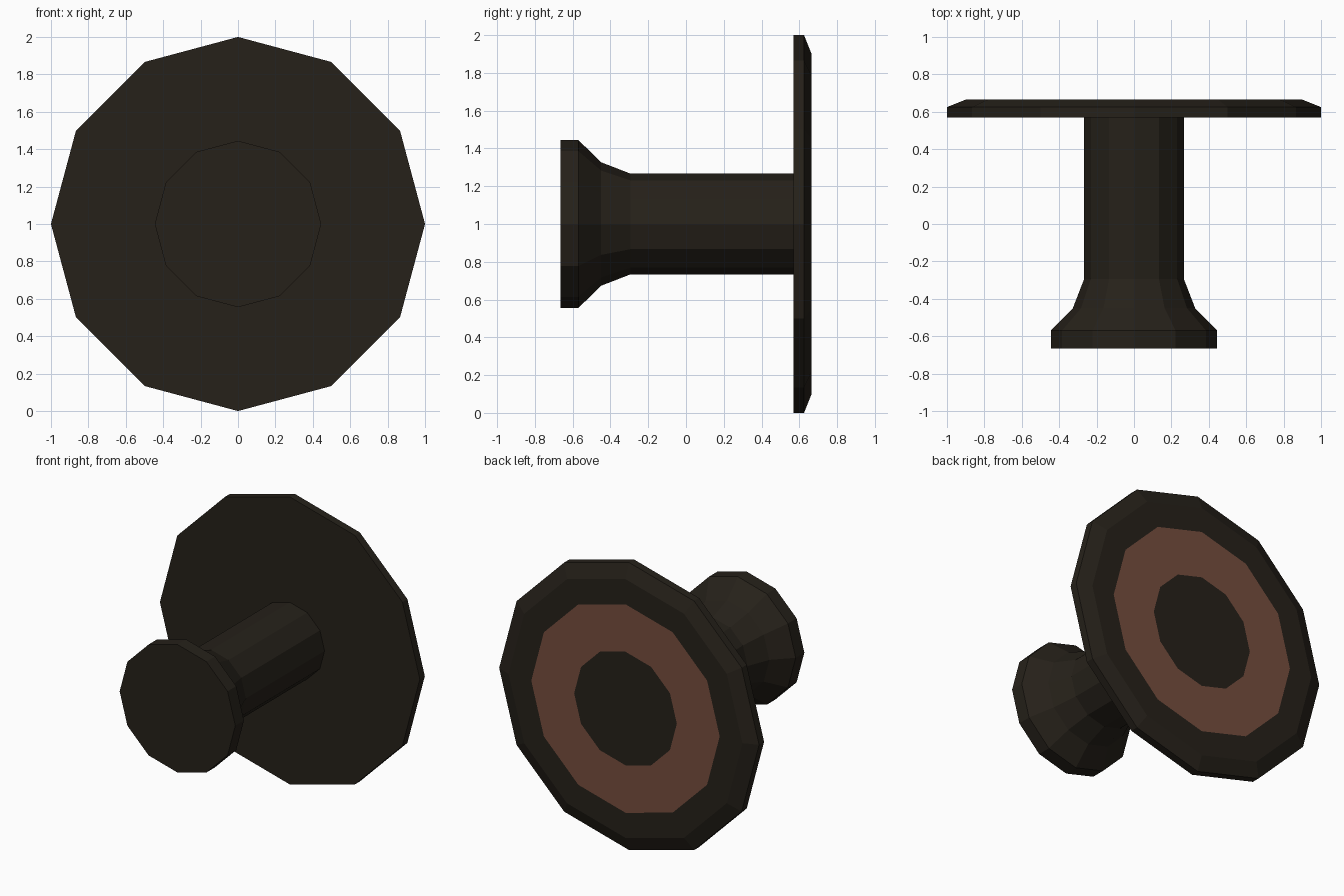
import bpy, bmesh
from math import cos, sin, pi

if "Cube" in bpy.data.objects:
    bpy.data.objects.remove(bpy.data.objects["Cube"])

SIDES = 12


def material(name, color):
    m = bpy.data.materials.new(name)
    m.diffuse_color = color
    m.use_nodes = True
    m.node_tree.nodes["Principled BSDF"].inputs["Base Color"].default_value = m.diffuse_color
    return m


dark = material("dark", (0.019, 0.015, 0.010, 1))
brown = material("brown", (0.18, 0.075, 0.048, 1))


def lathe(name, profile, mats, band_mats=None, cap_start=True, cap_end=True):
    """Turn (radius, y) points about the y axis at z = 1, with flat faces."""
    bm = bmesh.new()
    rings = [[bm.verts.new((r * cos(2 * pi * i / SIDES), y, 1 + r * sin(2 * pi * i / SIDES)))
              for i in range(SIDES)] for r, y in profile]
    for k, (a, b) in enumerate(zip(rings, rings[1:])):
        for i in range(SIDES):
            j = (i + 1) % SIDES
            f = bm.faces.new((a[i], b[i], b[j], a[j]))
            f.material_index = (band_mats or {}).get(k, 0)
    if cap_start:
        bm.faces.new(rings[0])
    if cap_end:
        bm.faces.new(rings[-1][::-1])
    bmesh.ops.recalc_face_normals(bm, faces=bm.faces)
    me = bpy.data.meshes.new(name)
    bm.to_mesh(me)
    bm.free()
    for m in mats:
        me.materials.append(m)
    ob = bpy.data.objects.new(name, me)
    bpy.context.collection.objects.link(ob)
    return ob


# Flared knob and shaft, open where it meets the plate
lathe("handle", [(0.445, -0.665), (0.445, -0.57), (0.327, -0.45),
                 (0.267, -0.295), (0.267, 0.57)], [dark], cap_end=False)

# Round plate with bevelled back rim and a coloured ring on its back face
lathe("plate", [(1, 0.57), (1, 0.625), (0.9, 0.665), (0.725, 0.665), (0.395, 0.665)],
      [dark, brown], {3: 1})
